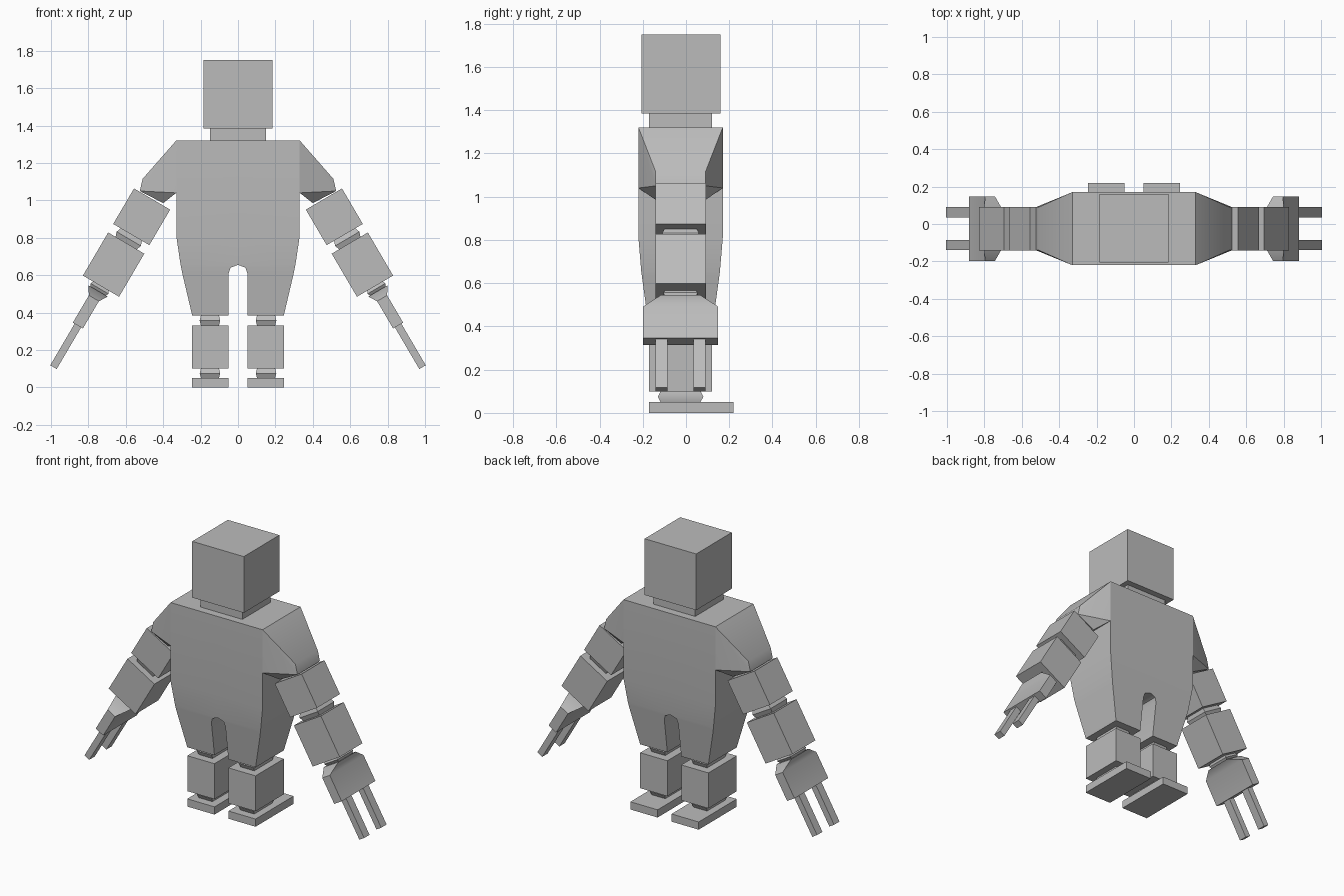
import bpy, bmesh, math
from mathutils import Matrix, Vector

default = bpy.data.objects.get("Cube")
if default:
    bpy.data.objects.remove(default, do_unlink=True)

grey = bpy.data.materials.new("plain grey")
grey.use_nodes = True
colour = (0.5, 0.5, 0.5, 1)
grey.diffuse_color = colour
grey.node_tree.nodes["Principled BSDF"].inputs["Base Color"].default_value = colour


def finish(name, bm, mirror=True, smooth=False):
    """Turn a bmesh into an object, mirrored to the other side if asked."""
    bmesh.ops.recalc_face_normals(bm, faces=bm.faces)
    mesh = bpy.data.meshes.new(name)
    bm.to_mesh(mesh)
    bm.free()
    mesh.materials.append(grey)
    obj = bpy.data.objects.new(name, mesh)
    bpy.context.collection.objects.link(obj)
    if smooth:
        bpy.ops.object.select_all(action="DESELECT")
        obj.select_set(True)
        bpy.context.view_layer.objects.active = obj
        bpy.ops.object.shade_smooth_by_angle(angle=math.radians(35))
    if mirror:
        obj.modifiers.new("Mirror", "MIRROR")
    return obj


def loft(rows, matrix=Matrix()):
    """Stack rectangles given as (z, x0, x1, y0, y1)."""
    bm = bmesh.new()
    rings = []
    for z, x0, x1, y0, y1 in rows:
        corners = ((x0, y0), (x1, y0), (x1, y1), (x0, y1))
        rings.append([bm.verts.new(matrix @ Vector((x, y, z))) for x, y in corners])
    for low, high in zip(rings, rings[1:]):
        for i in range(4):
            j = (i + 1) % 4
            bm.faces.new((low[i], low[j], high[j], high[i]))
    bm.faces.new(rings[0])
    bm.faces.new(rings[-1])
    return bm


def box(name, z0, z1, x0, x1, y0, y1, matrix=Matrix(), mirror=True):
    finish(name, loft([(z, x0, x1, y0, y1) for z in (z0, z1)], matrix), mirror)


def joint(name, z0, z1, cx, hx, hy, matrix=Matrix()):
    """Small block that bulges at mid height."""
    rows = []
    for t, grow in ((0, 0.88), (0.5, 1), (1, 0.88)):
        x, y = hx * grow, hy * grow
        rows.append((z0 + (z1 - z0) * t, cx - x, cx + x, MID - y, MID + y))
    finish(name, loft(rows, matrix), smooth=True)


MID = -0.025  # depth centre of the body

# Head and neck
box("head", 1.385, 1.75, -0.185, 0.185, -0.205, 0.16, mirror=False)
box("neck", 1.32, 1.385, -0.15, 0.15, -0.17, 0.12, mirror=False)

# Torso with thighs and a rounded gap between them
body = loft([
    (1.32, 0, 0.33, -0.22, 0.17),
    (0.81, 0, 0.33, -0.22, 0.17),
    (0.655, 0, 0.307, -0.207, 0.157),
    (0.64, 0.04, 0.304, -0.205, 0.155),
    (0.61, 0.05, 0.298, -0.201, 0.151),
    (0.385, 0.05, 0.245, -0.17, 0.12),
])
inner = [f for f in body.faces if all(abs(v.co.x) < 1e-4 for v in f.verts)]
bmesh.ops.delete(body, geom=inner, context="FACES")
finish("torso", body, smooth=True)

# Tapering shoulder
shoulder = bmesh.new()
for half, outline in ((0.195, ((0.33, 1.32), (0.33, 1.04))),
                      (0.115, ((0.51, 1.115), (0.525, 1.05), (0.40, 0.985)))):
    for x, z in outline:
        for side in (-1, 1):
            shoulder.verts.new((x, MID + side * half, z))
bmesh.ops.convex_hull(shoulder, input=shoulder.verts)
finish("shoulder", shoulder, smooth=True)

# Legs
joint("knee", 0.33, 0.385, 0.15, 0.055, 0.105)
box("shin", 0.10, 0.33, 0.05, 0.245, -0.17, 0.12)
joint("ankle", 0.05, 0.10, 0.15, 0.055, 0.105)
box("foot", 0, 0.05, 0.05, 0.245, -0.17, 0.22)

# Arm: local z runs back up the sloping arm from the upper arm's centre
arm = Matrix.Translation((0.515, 0, 0.912)) @ Matrix.Rotation(math.radians(-30.4), 4, "Y")
box("upper_arm", -0.11, 0.11, -0.112, 0.112, -0.142, 0.092, arm)
joint("elbow", -0.163, -0.11, 0, 0.075, 0.085, arm)
box("forearm", -0.43, -0.163, -0.112, 0.112, -0.142, 0.092, arm)
joint("wrist", -0.46, -0.43, 0, 0.055, 0.08, arm)
finish("hand", loft([
    (-0.46, -0.06, 0.06, -0.115, 0.065),
    (-0.505, -0.031, 0.031, -0.198, 0.148),
    (-0.674, -0.031, 0.031, -0.198, 0.148),
], arm), smooth=True)
for name, y in (("front_finger", -0.1125), ("back_finger", 0.0625)):
    box(name, -0.932, -0.674, -0.02, 0.02, y - 0.0275, y + 0.0275, arm)
